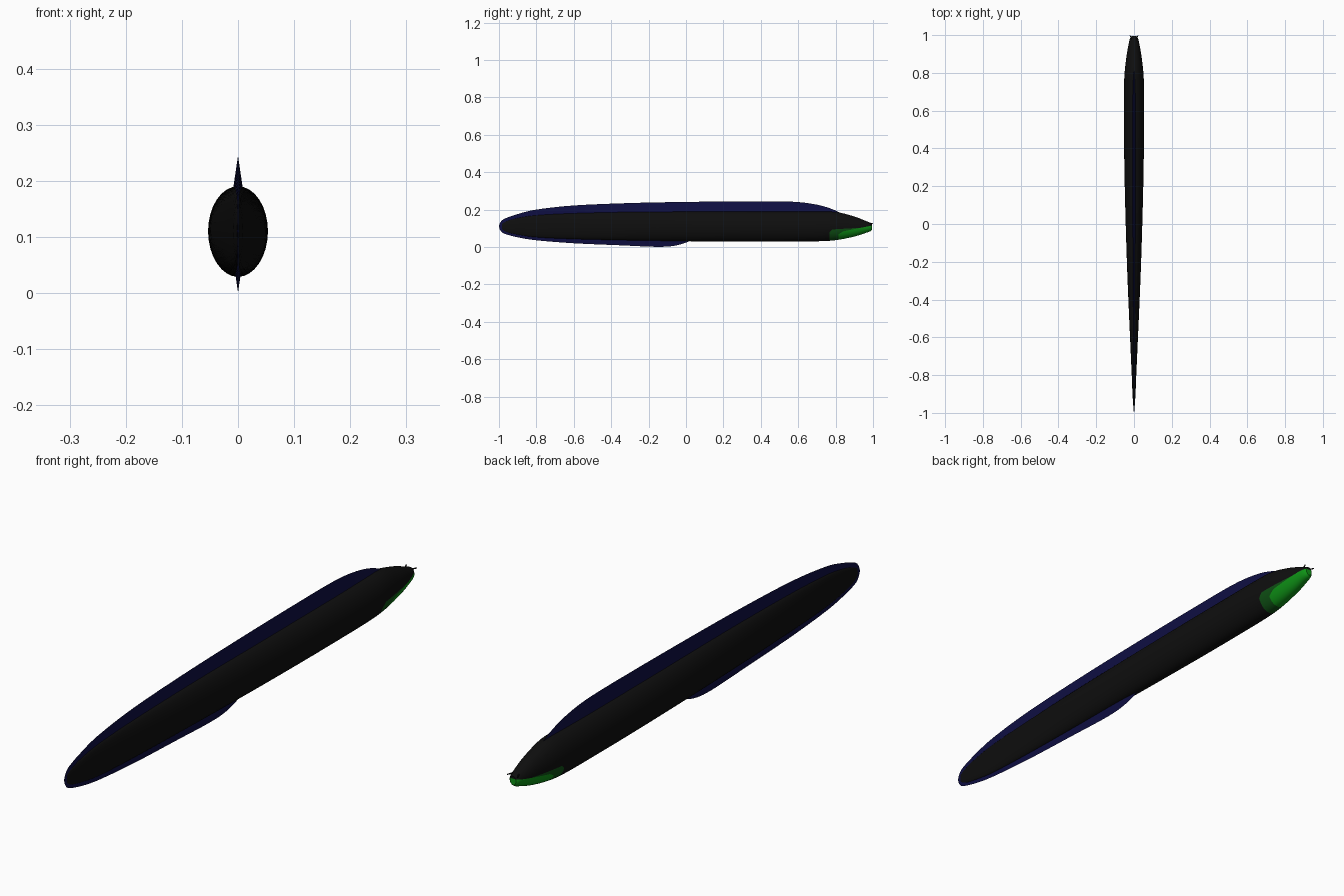
import bpy, bmesh
from math import cos, sin, pi, radians
from mathutils import Vector

cube = bpy.data.objects.get("Cube")
if cube:
    bpy.data.objects.remove(cube, do_unlink=True)


def material(name, rgb):
    m = bpy.data.materials.new(name)
    m.use_nodes = True
    m.diffuse_color = (*rgb, 1)
    m.node_tree.nodes["Principled BSDF"].inputs["Base Color"].default_value = (*rgb, 1)
    return m


black = material("black skin", (0.0045, 0.0045, 0.0045))
navy = material("navy fin", (0.0045, 0.0045, 0.055))
dark_green = material("dark green throat", (0.0045, 0.08, 0.007))
green = material("bright green jaw", (0.0045, 0.29, 0.008))


def smooth_rows(rows, steps):
    """Catmull-Rom resampling of a list of equal-length rows."""
    pts = [Vector(r) for r in rows]
    pts = [pts[0] * 2 - pts[1]] + pts + [pts[-1] * 2 - pts[-2]]
    out = []
    for a, b, c, d in zip(pts, pts[1:], pts[2:], pts[3:]):
        for i in range(steps):
            t = i / steps
            out.append((b * 2 + (c - a) * t + (a * 2 - b * 5 + c * 4 - d) * t * t
                        + (b * 3 - a - c * 3 + d) * t ** 3) / 2)
    return out + [pts[-2]]


def loft(rings):
    bm = bmesh.new()
    loops = [[bm.verts.new(p) for p in ring] for ring in rings]
    n = len(loops[0])
    for a, b in zip(loops, loops[1:]):
        for i in range(n):
            j = (i + 1) % n
            bm.faces.new((a[i], a[j], b[j], b[i]))
    bm.faces.new(loops[0])
    bm.faces.new(loops[-1])
    bmesh.ops.recalc_face_normals(bm, faces=bm.faces)
    return bm


def finish(name, bm, mats):
    me = bpy.data.meshes.new(name)
    bm.to_mesh(me)
    bm.free()
    for m in mats:
        me.materials.append(m)
    ob = bpy.data.objects.new(name, me)
    bpy.context.collection.objects.link(ob)
    bpy.ops.object.select_all(action='DESELECT')
    ob.select_set(True)
    bpy.context.view_layer.objects.active = ob
    bpy.ops.object.shade_smooth_by_angle(angle=radians(40))
    return ob


# Body: y, half width, top, bottom
body_rows = [
    (-0.985, 0.002, 0.125, 0.095), (-0.96, 0.004, 0.138, 0.08),
    (-0.9, 0.008, 0.155, 0.066), (-0.8, 0.012, 0.17, 0.052),
    (-0.6, 0.021, 0.181, 0.042), (-0.3, 0.034, 0.188, 0.035),
    (0, 0.044, 0.19, 0.031), (0.3, 0.051, 0.19, 0.029),
    (0.55, 0.053, 0.19, 0.029), (0.72, 0.053, 0.19, 0.031),
    (0.81, 0.049, 0.186, 0.038), (0.9, 0.038, 0.163, 0.056),
    (0.96, 0.027, 0.14, 0.075), (0.985, 0.02, 0.13, 0.084),
    (0.995, 0.012, 0.124, 0.092)]
SIDES = 32
rings = []
for y, w, top, bot in smooth_rows(body_rows, 5):
    mid, h = (top + bot) / 2, (top - bot) / 2
    rings.append([(w * cos(2 * pi * i / SIDES), y, mid + h * sin(2 * pi * i / SIDES))
                  for i in range(SIDES)])
bm = loft(rings)

# Throat and jaw patches: each is the skin below a set of planes (y, z, normal y, normal z)
throat = [(0.767, 0, -1, 0), (0.767, 0.078, -1, 1), (0.8, 0.095, -0.06, 1)]
jaw = [(0.815, 0, -1, 0), (0.815, 0.068, -0.6, 1), (0.85, 0.086, -0.2, 1)]
for y, z, ny, nz in throat + jaw:
    faces = [f for f in bm.faces if f.calc_center_median().y > 0.74]
    geom = faces + list({e for f in faces for e in f.edges}) + list({v for f in faces for v in f.verts})
    bmesh.ops.bisect_plane(bm, geom=geom, plane_co=(0, y, z), plane_no=(0, ny, nz), dist=1e-5)
for f in bm.faces:
    c = f.calc_center_median()
    for index, patch in ((1, throat), (2, jaw)):
        if all((c.y - y) * ny + (c.z - z) * nz < 0 for y, z, ny, nz in patch):
            f.material_index = index
finish("body", bm, [black, dark_green, green])


# Fins: thin wedges rising from the body's centre line to an edge of (y, z)
def fin(name, edge):
    sections = []
    for y, z in smooth_rows(edge, 5):
        w = min(0.02, 0.0012 + 0.017 * (y + 1))
        sections.append([(-w, y, 0.11), (0, y, z), (w, y, 0.11)])
    finish(name, loft(sections), [navy])


fin("back_fin", [
    (-1, 0.112), (-0.992, 0.132), (-0.97, 0.151), (-0.9, 0.176), (-0.8, 0.2),
    (-0.6, 0.222), (-0.3, 0.235), (0, 0.241), (0.3, 0.244), (0.55, 0.243),
    (0.68, 0.23), (0.77, 0.207), (0.84, 0.175)])
fin("belly_fin", [
    (-1, 0.108), (-0.992, 0.088), (-0.97, 0.071), (-0.9, 0.052), (-0.8, 0.036),
    (-0.6, 0.02), (-0.35, 0.009), (-0.15, 0.001), (-0.05, 0.009), (0.04, 0.038)])

# Nostril tubes on the snout
for side, label in ((1, "left"), (-1, "right")):
    base, tip = Vector((side * 0.01, 0.975, 0.127)), Vector((side * 0.021, 0.998, 0.126))
    turn = (tip - base).to_track_quat('Z', 'Y')
    tube = [[p + turn @ Vector((r * cos(i * pi / 4), r * sin(i * pi / 4), 0)) for i in range(8)]
            for p, r in ((base, 0.003), (tip, 0.002))]
    finish(label + "_nostril", loft(tube), [black])
